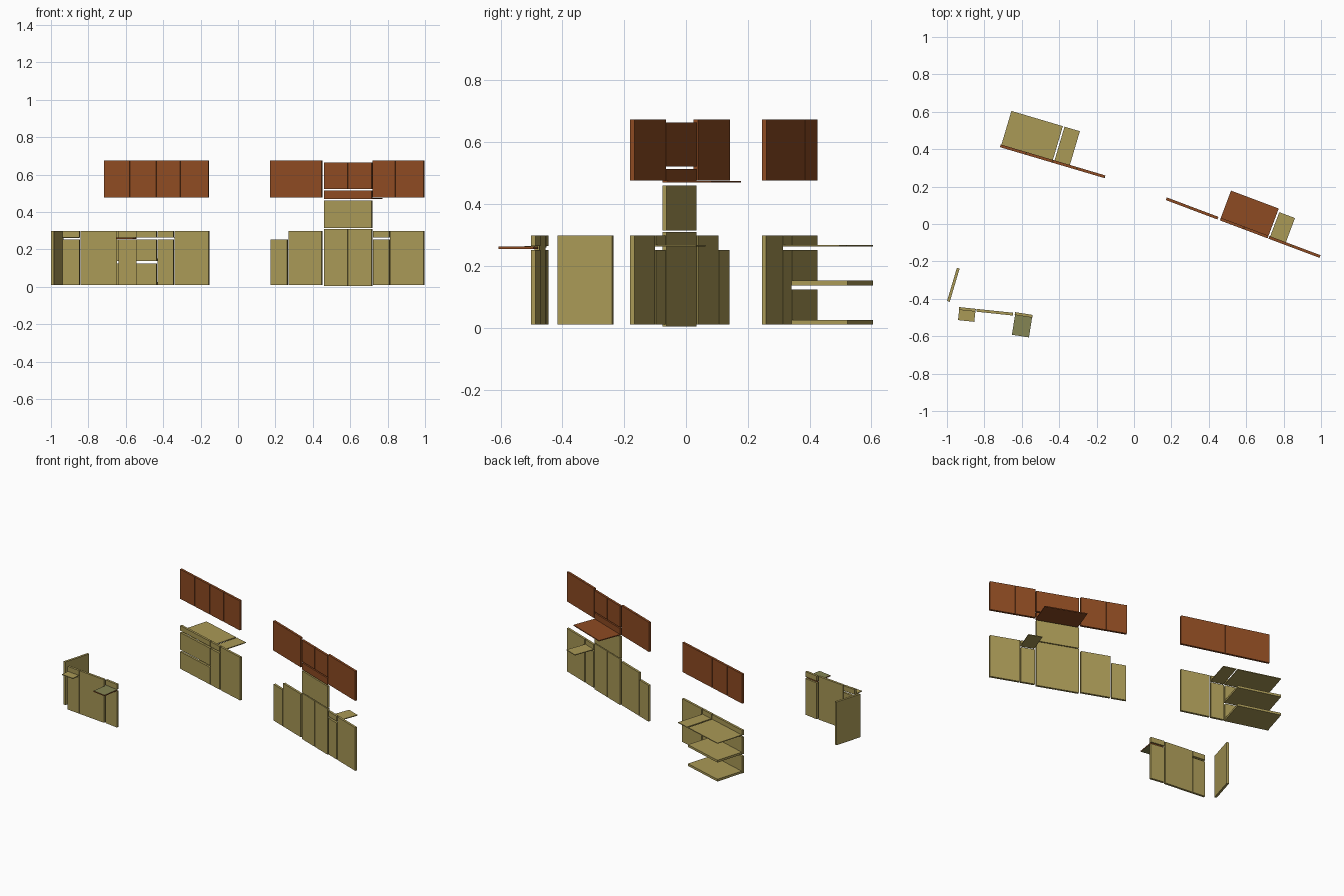
import bpy, math
from mathutils import Vector

if "Cube" in bpy.data.objects:
    bpy.data.objects.remove(bpy.data.objects["Cube"])


def material(name, rgb):
    m = bpy.data.materials.new(name)
    m.diffuse_color = (*rgb, 1)
    m.use_nodes = True
    m.node_tree.nodes["Principled BSDF"].inputs["Base Color"].default_value = m.diffuse_color
    return m


OLIVE = material("olive", (0.40, 0.32, 0.094))
BROWN = material("brown", (0.27, 0.070, 0.016))
SAGE = material("sage", (0.235, 0.235, 0.088))
T = 0.015  # panel thickness


class Run:
    """A straight run of fronts: starts at (x, y), turned by an angle."""

    def __init__(self, x, y, deg):
        self.x, self.o, self.a = x, Vector((x, y, 0)), math.radians(deg)
        self.u = Vector((math.cos(self.a), math.sin(self.a), 0))
        self.v = Vector((-math.sin(self.a), math.cos(self.a), 0))

    def slab(self, name, s0, s1, z0, z1, mat, d0=0.0, d1=T):
        c = self.o + self.u * (s0 + s1) / 2 + self.v * (d0 + d1) / 2
        bpy.ops.mesh.primitive_cube_add(size=1, location=(c.x, c.y, (z0 + z1) / 2))
        ob = bpy.context.object
        ob.name = name
        ob.rotation_euler.z = self.a
        for p in ob.data.vertices:
            p.co.x *= s1 - s0
            p.co.y *= d1 - d0
            p.co.z *= z1 - z0
        ob.data.materials.append(mat)
        return ob

    def panel(self, name, x0, x1, z0, z1, mat=OLIVE, d0=0.0, d1=T):
        k = math.cos(self.a)
        return self.slab(name, (x0 - self.x) / k, (x1 - self.x) / k, z0, z1, mat, d0, d1)


LOW, SHORT, TALL = 0.01, 0.252, 0.298
DRAWER = (0.264, 0.298)
UPPER = (0.477, 0.674)

# Rear left run: wall doors, drawer stack, small door, tall door
rear = Run(-0.717, 0.411, -16.5)
for x0, x1 in ((-0.717, -0.579), (-0.577, -0.439), (-0.437, -0.310), (-0.308, -0.159)):
    rear.panel("rear_wall_door", x0, x1, *UPPER, BROWN)
for z0, z1 in ((LOW, 0.124), (0.137, SHORT), DRAWER):
    rear.panel("rear_drawer_front", -0.715, -0.437, z0, z1)
for z0, z1 in ((LOW, 0.025), (0.137, 0.152), (0.262, 0.267)):
    rear.panel("rear_drawer_tray", -0.713, -0.438, z0, z1, OLIVE, 0.008, 0.203)
rear.panel("rear_small_door", -0.431, -0.346, LOW, SHORT)
rear.panel("rear_small_drawer_front", -0.431, -0.346, *DRAWER)
rear.panel("rear_small_tray", -0.429, -0.347, 0.262, 0.267, OLIVE, 0.008, 0.203)
rear.panel("rear_tall_door", -0.339, -0.157, LOW, TALL)

# Right run: wall doors either side of the hood
right = Run(0.17, 0.128, -20.6)
for x0, x1 in ((0.17, 0.293), (0.295, 0.446), (0.719, 0.839), (0.842, 0.992)):
    right.panel("right_wall_door", x0, x1, *UPPER, BROWN)
for x0, x1 in ((0.459, 0.586), (0.588, 0.714)):
    right.panel("hood_door", x0, x1, 0.522, 0.664, BROWN)
    right.panel("middle_door", x0, x1, 0.004, 0.310)
right.panel("hood_strip", 0.459, 0.714, 0.475, 0.514, BROWN)
right.panel("hood_plate", 0.459, 0.714, 0.469, 0.475, BROWN, 0, 0.170)
right.panel("middle_upper_panel", 0.459, 0.714, 0.315, 0.460)

# Right run: lower fronts
right.panel("right_short_door", 0.174, 0.262, LOW, SHORT)
right.panel("right_tall_door", 0.270, 0.446, LOW, TALL)
right.panel("right_small_door", 0.723, 0.807, LOW, SHORT)
right.panel("right_small_drawer_front", 0.723, 0.807, *DRAWER)
right.panel("right_small_tray", 0.723, 0.807, 0.262, 0.267, OLIVE, 0.008, 0.153)
right.panel("right_end_door", 0.813, 0.992, LOW, TALL)

# Front left island, with trays reaching forward
island = Run(-0.937, -0.459, -6.0)
island.panel("island_small_door", -0.937, -0.847, LOW, SHORT)
island.panel("island_drawer_front", -0.937, -0.847, *DRAWER)
island.panel("island_tray", -0.935, -0.848, 0.260, 0.265, OLIVE, -0.055, 0.008)
island.panel("island_tall_door", -0.843, -0.648, LOW, TALL)

corner = Run(-0.638, -0.486, -9.0)
corner.panel("corner_door", -0.638, -0.544, LOW, SHORT)
corner.panel("corner_drawer_front", -0.638, -0.544, *DRAWER)
tray = corner.panel("corner_tray", -0.636, -0.545, 0.255, 0.262, BROWN, -0.107, 0.008)
tray.data.materials.append(SAGE)
for f in tray.data.polygons:  # sage faces, brown rim
    f.material_index = 1 if abs(f.normal.z) > 0.5 else 0

# Side door at the far left
side = Run(-0.985, -0.416, 73.5)
side.slab("side_door", 0, 0.185, LOW, TALL, OLIVE)
